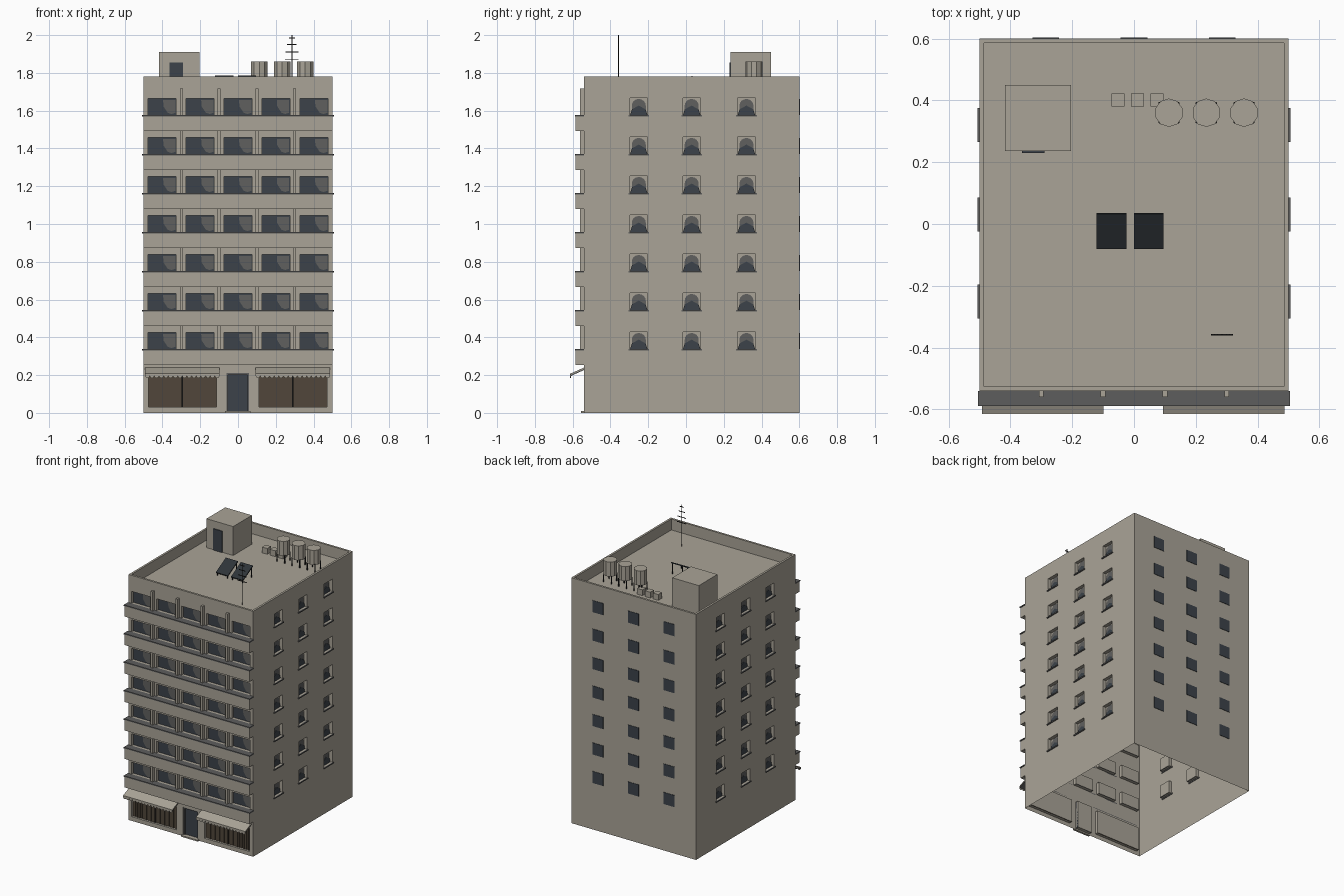
import bpy, bmesh, math
from mathutils import Vector

cube = bpy.data.objects.get("Cube")
if cube:
    bpy.data.objects.remove(cube)


def material(name, r, g, b):
    m = bpy.data.materials.new(name)
    m.use_nodes = True
    m.diffuse_color = (r, g, b, 1)
    node = m.node_tree.nodes["Principled BSDF"]
    node.inputs["Base Color"].default_value = (r, g, b, 1)
    node.inputs["Roughness"].default_value = 0.8
    return m


WALL = material("warm_stone", .40, .37, .31)
GLASS = material("dark_glass", .045, .055, .068)
CURTAIN = material("grey_curtain", .115, .115, .112)
CAP = material("dark_grey", .11, .11, .11)
BROWN = material("brown_shutter", .082, .062, .043)
METAL = material("black_metal", .015, .015, .015)
PANEL = material("solar_panel", .028, .034, .04)

# Wall frames: u along the wall, v up, d inward from the face
W, FY, BY, TOP, ROOF = .5, -.54, .60, 1.78, 1.70
front = lambda u, v, d: (u, FY + d, v)
back = lambda u, v, d: (-u, BY - d, v)
left = lambda u, v, d: (W - d, u, v)
right = lambda u, v, d: (-W + d, -u, v)
world = lambda u, v, d: (u, d, v)


class Part:
    def __init__(self, name, mat):
        self.name, self.mat, self.bm = name, mat, bmesh.new()

    def face(self, pts):
        return self.bm.faces.new([self.bm.verts.new(p) for p in pts])

    def prism(self, frame, pts, d0, d1):
        """Extrude a wall-plane outline between two depths."""
        n = len(pts)
        a = [self.bm.verts.new(frame(u, v, d0)) for u, v in pts]
        b = [self.bm.verts.new(frame(u, v, d1)) for u, v in pts]
        self.bm.faces.new(a)
        self.bm.faces.new(b[::-1])
        for i in range(n):
            j = (i + 1) % n
            self.bm.faces.new((a[j], a[i], b[i], b[j]))

    def box(self, x0, x1, y0, y1, z0, z1, frame=world):
        self.prism(frame, [(x0, z0), (x1, z0), (x1, z1), (x0, z1)], y0, y1)

    def rod(self, x, y, z0, z1, r, sides):
        ring = [(x + r * math.cos((i + .5) * math.tau / sides),
                 y + r * math.sin((i + .5) * math.tau / sides)) for i in range(sides)]
        self.prism(lambda u, v, d: (u, v, d), ring, z0, z1)

    def done(self, closed=True):
        bmesh.ops.remove_doubles(self.bm, verts=self.bm.verts, dist=1e-5) if not closed else \
            bmesh.ops.recalc_face_normals(self.bm, faces=self.bm.faces)
        me = bpy.data.meshes.new(self.name)
        self.bm.to_mesh(me)
        self.bm.free()
        me.materials.append(self.mat)
        ob = bpy.data.objects.new(self.name, me)
        bpy.context.scene.collection.objects.link(ob)
        return ob


def wall(name, frame, u0, u1, holes, depth):
    """Wall sheet with rectangular openings, their reveals and back panels."""
    p = Part(name, WALL)
    us = sorted({u0, u1, *[h[0] for h in holes], *[h[1] for h in holes]})
    vs = sorted({0, TOP, *[h[2] for h in holes], *[h[3] for h in holes]})
    for a, b in zip(us, us[1:]):
        for c, e in zip(vs, vs[1:]):
            mu, mv = (a + b) / 2, (c + e) / 2
            if not any(h[0] < mu < h[1] and h[2] < mv < h[3] for h in holes):
                p.face([frame(*q, 0) for q in ((a, c), (b, c), (b, e), (a, e))])
    for a, b, c, e in holes:
        ring = [(a, c), (b, c), (b, e), (a, e)]
        for i in range(4):
            q, r = ring[i], ring[(i + 1) % 4]
            p.face([frame(*q, 0), frame(*r, 0), frame(*r, depth), frame(*q, depth)])
        p.face([frame(*q, depth) for q in ring])
    return p.done(closed=False)


levels = [.338 + .2065 * k for k in range(7)]
bays = [-.402, -.2, 0, .2, .402]
shops = [(-.475, -.115), (.11, .47)]

# Front wall with bay windows, shopfronts and entrance
D = .025
holes = [(u - .074, u + .074, z, z + .087) for u in bays for z in levels]
holes += [(a, b, .03, .2) for a, b in shops] + [(-.062, .058, .01, .21)]
wall("front_wall", front, -W, W, holes, D)
glass = Part("front_window_glass", GLASS)
drapes = Part("front_curtains", CURTAIN)
for u in bays:
    for z in levels:
        glass.box(u - .074, u + .074, D - .005, D - .001, z, z + .087, front)
        drapes.prism(front, [(u + .03, z + .012), (u + .05, z + .005), (u + .071, z + .012),
                             (u + .071, z + .08), (u + .005, z + .08), (u + .008, z + .045)],
                     D - .009, D - .005)
glass.done()
drapes.done()

# Side walls with recessed arched windows and sills
for name, frame, s in (("left", left, 1), ("right", right, -1)):
    centres = [s * y for y in (-.25, .03, .32)]
    u0, u1 = sorted((s * FY, s * BY))
    wall(name + "_wall", frame, u0, u1,
         [(u - .047, u + .047, z, z + .09) for u in centres for z in levels], D)
    arch = Part(name + "_curtains", CURTAIN)
    pane = Part(name + "_window_glass", GLASS)
    sill = Part(name + "_sills", CAP)
    for u in centres:
        for z in levels:
            curve = [(u + .037 * math.cos(t * math.pi / 8), z + .05 + .035 * math.sin(t * math.pi / 8))
                     for t in range(9)]
            arch.prism(frame, [(u - .037, z + .02), (u + .037, z + .02)] + curve, D - .005, D - .001)
            pane.prism(frame, [(u - .046, z), (u + .046, z), (u + .036, z + .03),
                               (u, z + .05), (u - .036, z + .03)], D - .009, D - .005)
            sill.box(u - .055, u + .055, -.007, .004, z - .008, z, frame)
    for p in (arch, pane, sill):
        p.done()

# Back wall with flush panes
wall("back_wall", back, -W, W, [], D)
pane = Part("back_window_glass", GLASS)
for u in (-.285, 0, .285):
    for z in levels:
        pane.box(u - .043, u + .043, -.003, .003, z, z + .085, back)
pane.done()

# Parapet rim and sunken roof deck
roof = Part("roof_and_parapet", WALL)
outer = [(-W, FY), (W, FY), (W, BY), (-W, BY)]
inner = [(-.485, -.525), (.485, -.525), (.485, .585), (-.485, .585)]
for i in range(4):
    j = (i + 1) % 4
    roof.face([(*outer[i], TOP), (*outer[j], TOP), (*inner[j], TOP), (*inner[i], TOP)])
    roof.face([(*inner[i], TOP), (*inner[j], TOP), (*inner[j], ROOF), (*inner[i], ROOF)])
roof.face([(*q, ROOF) for q in inner])
roof.done(closed=False)

# Balcony bands, dark caps and dividers
band, cap, fin = Part("balcony_walls", WALL), Part("balcony_caps", CAP), Part("balcony_dividers", WALL)
for k, z in enumerate(levels):
    band.box(-W, W, -.585, FY, z - .085, z - .008)
    cap.box(-.505, .505, -.588, FY, z - .008, z)
    for x in (-.3, -.1, .1, .3):
        fin.box(x - .008, x + .008, -.56, FY, z, z + (.14 if k == 6 else .1215))
for p in (band, cap, fin):
    p.done()

# Shop shutters with slats, and sloping awnings with scalloped fringes
shutter, bar = Part("shop_shutters", BROWN), Part("shutter_bars", METAL)
awning, under = Part("awnings", WALL), Part("awning_undersides", CAP)
for a, b in shops:
    shutter.box(a, b, D - .008, D - .001, .03, .2, front)
    for i in range(1, 20):
        u = a + (b - a) * i / 20
        shutter.box(u - .003, u + .003, D - .012, D - .008, .03, .2, front)
    m = (a + b) / 2
    bar.box(m - .003, m + .003, D - .016, D - .008, .03, .2, front)
    a, b = a - .017, b + .017
    slope = lambda u, v, d: (d, u, v)
    awning.prism(slope, [(-.612, .2), (FY, .232), (FY, .24), (-.612, .208)], a, b)
    under.prism(slope, [(-.611, .195), (FY, .227), (FY, .232), (-.611, .2)], a + .002, b - .002)
    step = (b - a) / 16
    for i in range(16):
        u = a + step * (i + .5)
        lobe = [(u + step / 2 * math.cos(t), .198 + .014 * math.sin(t))
                for t in [math.pi + j * math.pi / 5 for j in range(6)]]
        awning.prism(world, lobe + [(u + step / 2, .208), (u - step / 2, .208)], -.614, -.61)
for p in (shutter, bar, awning, under):
    p.done()

# Entrance door, its frame and step
door = Part("entrance_door", GLASS)
door.box(-.062, .058, D - .01, D - .001, .01, .21, front)
door.done()
frame_bars = Part("door_frame", CAP)
for x0, x1, z0, z1 in ((-.062, -.054, .01, .21), (.05, .058, .01, .21), (-.054, .05, .2, .21)):
    frame_bars.box(x0, x1, .005, D - .01, z0, z1, front)
frame_bars.done()
step = Part("entrance_step", WALL)
step.box(-.07, .066, -.556, FY, 0, .01)
step.done()

# Stair house with door
house = Part("stair_house", WALL)
house.box(-.418, -.204, .236, .45, ROOF, 1.91)
house.done()
door = Part("stair_house_door", GLASS)
door.box(-.362, -.29, .23, .237, ROOF, 1.855)
door.done()

# Water tanks on legs, and small vent boxes
tank, legs, vents = Part("water_tanks", WALL), Part("tank_legs", METAL), Part("vent_boxes", WALL)
for x in (.113, .234, .356):
    tank.rod(x, .36, 1.755, 1.86, .046, 10)
    for sx in (-1, 1):
        for sy in (-1, 1):
            legs.rod(x + sx * .031, .36 + sy * .031, ROOF, 1.76, .004, 6)
for x in (-.052, .012, .075):
    vents.box(x - .021, x + .021, .38, .422, ROOF, 1.742)
for p in (tank, legs, vents):
    p.done()

# Tilted solar panels on rear struts
solar, struts = Part("solar_panels", PANEL), Part("panel_struts", METAL)
for x in (-.073, .048):
    solar.prism(lambda u, v, d: (d, u, v),
                [(-.078, 1.715), (.036, 1.778), (.033, 1.785), (-.081, 1.722)], x - .048, x + .048)
    for dx in (-.04, .04):
        struts.rod(x + dx, .028, ROOF, 1.775, .003, 6)
        struts.rod(x + dx, -.074, ROOF, 1.718, .003, 6)
solar.done()
struts.done()

# Antenna mast with crossbars
mast = Part("antenna", METAL)
mast.rod(.285, -.358, ROOF, 2, .003, 6)
for z, half in ((1.985, .016), (1.95, .026), (1.91, .034), (1.87, .036)):
    mast.box(.285 - half, .285 + half, -.36, -.356, z - .002, z + .002)
mast.done()
